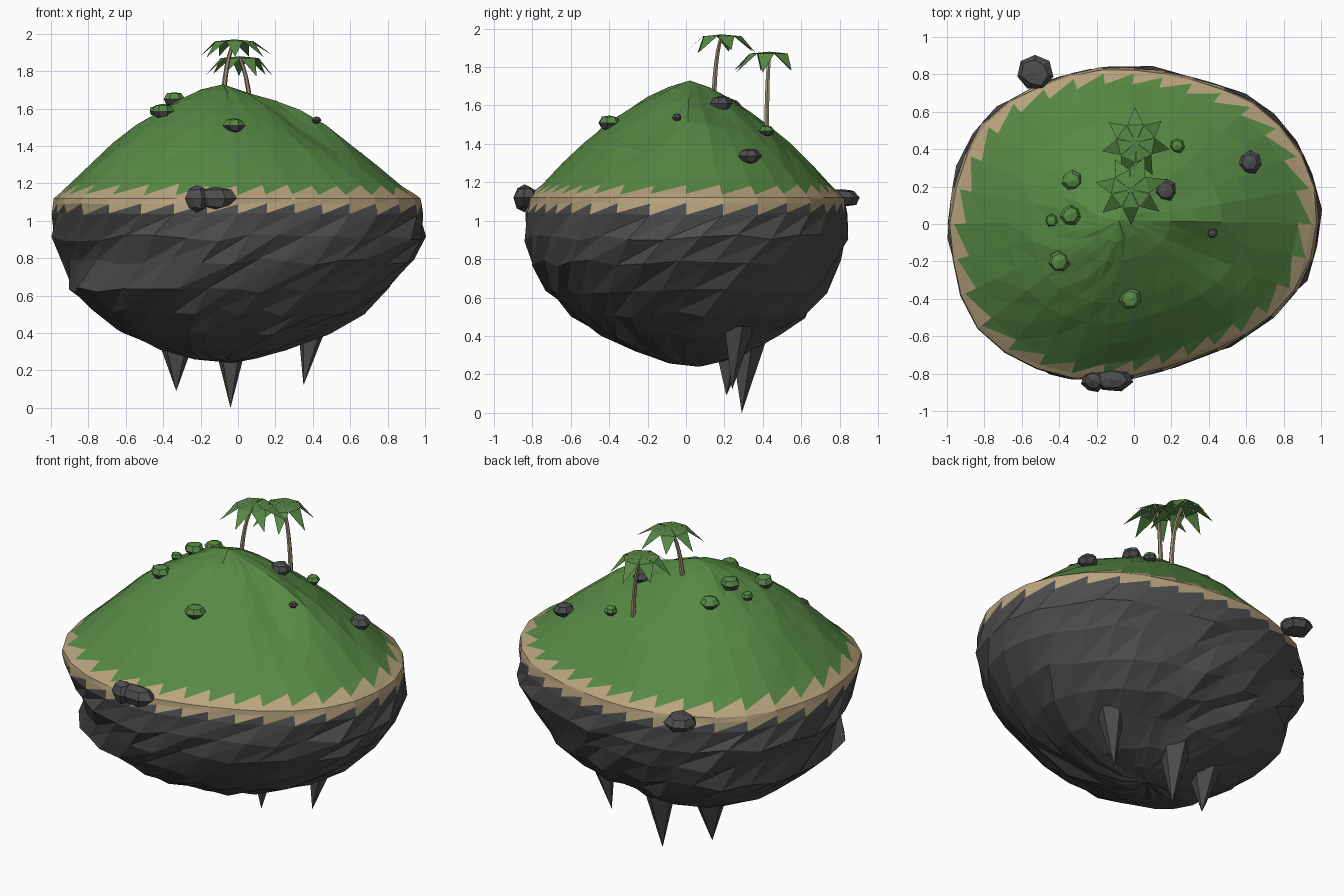
import bpy, bmesh, math, random
from mathutils import Vector

if "Cube" in bpy.data.objects:
    bpy.data.objects.remove(bpy.data.objects["Cube"])

random.seed(4)
N = 32
PEAK = Vector((-0.08, 0.02))


def material(name, rgb):
    m = bpy.data.materials.new(name)
    m.diffuse_color = (*rgb, 1)
    m.use_nodes = True
    m.node_tree.nodes["Principled BSDF"].inputs["Base Color"].default_value = m.diffuse_color
    return m


GRASS = material("grass green", (0.095, 0.25, 0.058))
SAND = material("sand", (0.48, 0.37, 0.21))
ROCK = material("dark rock", (0.075, 0.075, 0.078))
BARK = material("bark", (0.36, 0.28, 0.18))


def finish(name, bm, mats, recalc=True):
    if recalc:
        bmesh.ops.recalc_face_normals(bm, faces=bm.faces)
    me = bpy.data.meshes.new(name)
    bm.to_mesh(me)
    bm.free()
    for m in mats:
        me.materials.append(m)
    ob = bpy.data.objects.new(name, me)
    bpy.context.collection.objects.link(ob)
    return ob


def lerp_table(table, t):
    for (a, va), (b, vb) in zip(table, table[1:]):
        if t <= b:
            return va + (vb - va) * (t - a) / (b - a)
    return table[-1][1]


# Coastline radius every 15 degrees, and hill height from peak to rim
RADII = [.99, 1.0, .965, .92, .86, .83, .835, .86, .885, .945, .98, .98,
         1.0, 1.0, 1.03, .985, .93, .87, .82, .79, .80, .85, .91, .97]
HILL = [(0, 1.73), (.13, 1.69), (.25, 1.64), (.38, 1.57), (.52, 1.49),
        (.65, 1.40), (.8, 1.28), (.9, 1.195), (1, 1.12)]


def coast(a):
    f = (a / math.tau * 24) % 24
    i = int(f)
    r = RADII[i] + (RADII[(i + 1) % 24] - RADII[i]) * (f - i)
    return Vector((r * math.cos(a), r * math.sin(a)))


def bump(v, centre, width):
    return math.exp(-((v - centre) / width) ** 2)


def hill_height(a, t):
    deg = (math.degrees(a) + 90) % 360 - 90
    ridge = bump(deg, 3, 13) * bump(t, .48, .22)
    dip = bump(deg, -25, 14) * bump(t, .5, .15)
    tilt = math.cos(a) * math.sin(math.pi * t)
    return lerp_table(HILL, t) + 0.055 * ridge - 0.04 * dip - 0.02 * tilt


def ground(x, y):
    """Height of the hill under a point."""
    p = Vector((x, y))
    best = min((((PEAK.lerp(coast(math.tau * i / 72), t / 40) - p).length, i, t)
                for i in range(72) for t in range(41)))
    return hill_height(math.tau * best[1] / 72, best[2] / 40)


# Island: hill rings, zigzag sand band, faceted rock underside
bm = bmesh.new()
angles = [math.tau * i / N for i in range(N)]


def hill_ring(t, jitter):
    out = []
    for a in angles:
        p = PEAK.lerp(coast(a) * 0.985, t)
        z = hill_height(a, t) + random.uniform(-jitter, jitter)
        out.append(bm.verts.new((p.x, p.y, z)))
    return out


def rock_ring(z, f, twist, jitter, shift=0.0, dent=0.0):
    out = []
    for a in angles:
        b = a + twist
        p = coast(b) * (f + random.uniform(-jitter, jitter)
                        - dent * bump(math.degrees(b) % 360, 213, 22))
        p += Vector((shift, .06 * (1 - f)))
        out.append(bm.verts.new((p.x, p.y, z + random.uniform(-jitter, jitter) * .9)))
    return out


def bridge(u, l, mat_a, mat_b, flip=False):
    """Join two rings with two triangles per step, one colour each."""
    for i in range(N):
        j = (i + 1) % N
        if flip:
            tris = ((l[i], u[j], u[i]), (l[i], l[j], u[j]))
        else:
            tris = ((u[i], l[i], u[j]), (l[i], l[j], u[j]))
        for tri, m in zip(tris, (mat_a, mat_b)):
            bm.faces.new(tri).material_index = m


top = bm.verts.new((PEAK.x, PEAK.y, 1.73))
rings = [hill_ring(t, .006) for t in (.13, .26, .39, .52, .65, .78)]
for i in range(N):
    bm.faces.new((top, rings[0][i], rings[0][(i + 1) % N]))
for u, l in zip(rings, rings[1:]):
    bridge(u, l, 0, 0)
shore_top = hill_ring(.905, .005)
shore_low = hill_ring(.975, .004)
rim = hill_ring(1, 0)
bridge(rings[-1], shore_top, 0, 0)
bridge(shore_top, shore_low, 0, 1)
bridge(shore_low, rim, 1, 1)
skirt = rock_ring(1.09, .99, 0, .003)
prev = rock_ring(1.035, 1.0, 0, .008, dent=.02)
bridge(rim, skirt, 1, 1)
bridge(skirt, prev, 1, 2, flip=True)
# height, size, sideways shift, dent at front left
profile = [(.91, 1.0, 0, .08), (.78, .95, 0, .07), (.635, .865, -.045, .0),
           (.51, .715, -.05, 0), (.41, .555, -.07, 0), (.315, .35, -.075, 0),
           (.265, .17, -.06, 0)]
for k, (z, f, shift, dent) in enumerate(profile):
    ring = rock_ring(z, f, -(k + 1) * .12, .022 if k < 5 else .01, shift, dent)
    bridge(prev, ring, 2, 2, flip=True)
    prev = ring
tip = bm.verts.new((-.03, .07, .24))
for i in range(N):
    bm.faces.new((tip, prev[(i + 1) % N], prev[i])).material_index = 2
finish("island", bm, [GRASS, SAND, ROCK])


# Hanging rock spikes: tip, top centre, top radius
def spike(name, tip, base, r):
    bm = bmesh.new()
    ring = [bm.verts.new((base[0] + r * math.cos(k * math.tau / 5 + .3),
                          base[1] + r * math.sin(k * math.tau / 5 + .3), base[2]))
            for k in range(5)]
    end = bm.verts.new(tip)
    bm.faces.new(ring)
    for k in range(5):
        bm.faces.new((ring[k], ring[(k + 1) % 5], end))
    finish(name, bm, [ROCK])


spike("spike_left", (-.33, .21, .09), (-.33, .24, .46), .14)
spike("spike_middle", (-.04, .29, 0), (-.04, .32, .43), .115)
spike("spike_right", (.35, .24, .12), (.40, .27, .45), .085)


# Boulders: jittered low-poly balls, some with mossy tops
def boulder(name, x, y, z, size, mossy=False):
    bm = bmesh.new()
    bmesh.ops.create_uvsphere(bm, u_segments=7, v_segments=4, radius=1)
    for v in bm.verts:
        v.co *= random.uniform(.88, 1.12)
        v.co = Vector((v.co.x * size[0] + x, v.co.y * size[1] + y, v.co.z * size[2] + z))
    bmesh.ops.recalc_face_normals(bm, faces=bm.faces)
    bm.normal_update()
    for f in bm.faces:
        if mossy and f.normal.z > 0.25:
            f.material_index = 1
    finish(name, bm, [ROCK, GRASS])


boulder("shore_rock_back", -.53, .81, 1.12, (.10, .10, .05))
boulder("shore_rock_front_small", -.22, -.84, 1.12, (.06, .06, .07))
boulder("shore_rock_front_large", -.12, -.83, 1.12, (.11, .065, .06))
for k, (x, y, r, mossy) in enumerate([
        (.62, .33, .06, False), (.17, .18, .06, False), (.42, -.05, .026, False),
        (-.40, -.20, .06, True), (-.02, -.40, .058, True), (-.34, .05, .056, True),
        (-.44, .02, .036, True), (-.33, .23, .054, True), (.23, .42, .04, True)]):
    boulder(f"hill_rock_{k + 1}", x, y, ground(x, y) + .01, (r, r, r * .72), mossy)


# Palms: curved six-sided trunk and a crown of folded leaves
def palm(name, base, bend, crown, turn):
    base, bend, crown = Vector(base), Vector(bend), Vector(crown)
    bm = bmesh.new()
    prev = None
    for s in range(7):
        t = s / 6
        c = base * (1 - t) ** 2 + bend * 2 * t * (1 - t) + crown * t * t
        r = .015 - .005 * t
        ring = [bm.verts.new((c.x + r * math.cos(k * math.tau / 6),
                              c.y + r * math.sin(k * math.tau / 6), c.z - .01 * t))
                for k in range(6)]
        if prev:
            for k in range(6):
                bm.faces.new((prev[k], prev[(k + 1) % 6], ring[(k + 1) % 6], ring[k]))
        prev = ring
    bm.faces.new(prev)
    finish(name + "_trunk", bm, [BARK])

    bm = bmesh.new()
    up = Vector((0, 0, 1))
    for k in range(7):
        a = turn + k * math.tau / 7
        out = Vector((math.cos(a), math.sin(a), 0))
        side = Vector((-out.y, out.x, 0))
        reach = random.uniform(.175, .21)
        root = bm.verts.new(crown)
        left = bm.verts.new(crown + out * .095 + side * .044 - up * .01)
        right = bm.verts.new(crown + out * .095 - side * .044 - up * .01)
        end = bm.verts.new(crown + out * reach - up * random.uniform(.08, .11))
        bm.faces.new((root, right, left))
        bm.faces.new((right, end, left))
    finish(name + "_leaves", bm, [GRASS], recalc=False)


palm("tall_palm", (-.08, .145, 1.62), (-.07, .15, 1.86), (-.02, .185, 1.97), .25)
palm("short_palm", (.075, .42, 1.44), (.07, .42, 1.74), (.01, .435, 1.88), .7)
